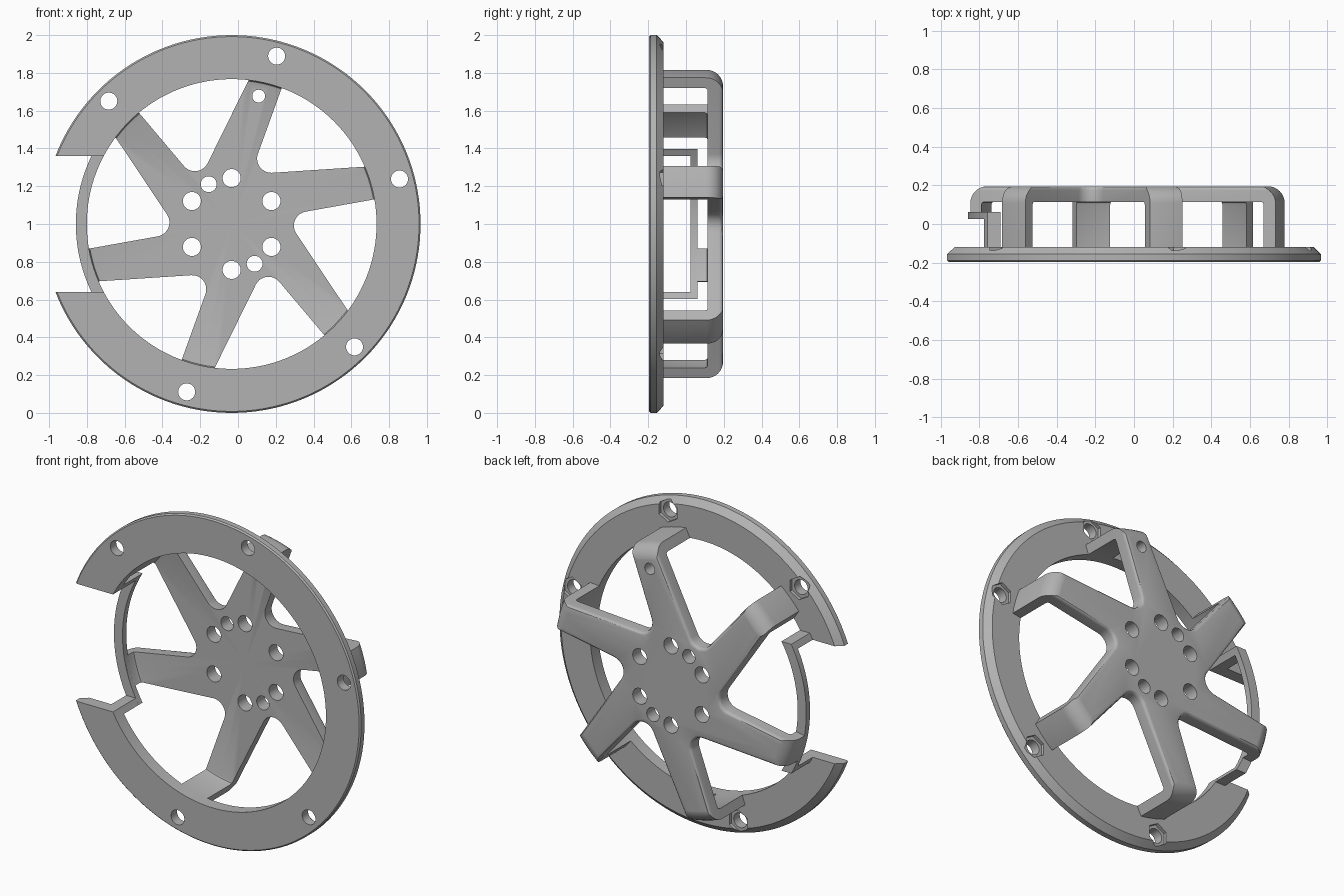
import bpy, bmesh
from math import radians, pi, sin, cos, tan, atan2, sqrt
from mathutils import Vector, Matrix

cube = bpy.data.objects.get("Cube")
if cube:
    bpy.data.objects.remove(cube, do_unlink=True)

CENTRE = Vector((-0.0335, 0, 1))
BORE, SKIRT, BACK = 0.767, 0.825, 0.196
GAP = 0.36  # half height of the opening in the rim

grey = bpy.data.materials.new("plain grey")
grey.use_nodes = True
grey.diffuse_color = (0.45, 0.45, 0.45, 1)
grey.node_tree.nodes["Principled BSDF"].inputs["Base Color"].default_value = grey.diffuse_color


def polar(r, degrees):
    return Vector((r * cos(radians(degrees)), r * sin(radians(degrees))))


def finish(name, bm):
    bmesh.ops.recalc_face_normals(bm, faces=bm.faces)
    mesh = bpy.data.meshes.new(name)
    bm.to_mesh(mesh)
    bm.free()
    mesh.materials.append(grey)
    obj = bpy.data.objects.new(name, mesh)
    bpy.context.collection.objects.link(obj)
    return obj


def lathe(name, profile, steps=144):
    """Turn a closed (radius, y) profile around the wheel axis."""
    bm = bmesh.new()
    vs = [bm.verts.new(CENTRE + Vector((r, y, 0))) for r, y in profile]
    es = [bm.edges.new((vs[i - 1], vs[i])) for i in range(len(vs))]
    bmesh.ops.spin(bm, geom=vs + es, cent=CENTRE, axis=(0, 1, 0), angle=2 * pi, steps=steps)
    bmesh.ops.remove_doubles(bm, verts=bm.verts, dist=0.0002)
    loose = [e for e in bm.edges if not e.link_faces]
    bmesh.ops.delete(bm, geom=loose, context='EDGES')
    return finish(name, bm)


def prism(name, outline, y0, y1, round_back=0):
    """Extrude an outline lying in the wheel plane from y0 to y1."""
    bm = bmesh.new()
    vs = [bm.verts.new(CENTRE + Vector((p[0], y0, p[1]))) for p in outline]
    face = bm.faces.new(vs)
    out = bmesh.ops.extrude_face_region(bm, geom=[face])
    top = [v for v in out["geom"] if isinstance(v, bmesh.types.BMVert)]
    bmesh.ops.translate(bm, verts=top, vec=(0, y1 - y0, 0))
    bmesh.ops.recalc_face_normals(bm, faces=bm.faces)
    if round_back:
        edges = [e for e in bm.edges if all(abs(v.co.y - y1) < 1e-5 for v in e.verts)]
        bmesh.ops.bevel(bm, geom=edges, offset=round_back, segments=3,
                        profile=0.5, affect='EDGES')
    return finish(name, bm)


def pins(name, spots, y0, y1, sides=32):
    """Cutter made of pins; each spot is (position, radius)."""
    bm = bmesh.new()
    for p, r in spots:
        place = Matrix.Translation(CENTRE + Vector((p.x, (y0 + y1) / 2, p.y)))
        bmesh.ops.create_cone(bm, cap_ends=True, segments=sides, radius1=r, radius2=r,
                              depth=y1 - y0, matrix=place @ Matrix.Rotation(pi / 2, 4, 'X'))
    return finish(name, bm)


def box(name, x0, x1, y0, y1, half):
    return prism(name, [(x0, -half), (x1, -half), (x1, half), (x0, half)], y0, y1)


def combine(obj, tool, operation='DIFFERENCE'):
    tool.hide_render = True
    mod = obj.modifiers.new("cut", 'BOOLEAN')
    mod.operation, mod.object, mod.solver = operation, tool, 'EXACT'
    bpy.context.view_layer.objects.active = obj
    bpy.ops.object.modifier_apply(modifier=mod.name)
    bpy.data.objects.remove(tool, do_unlink=True)


def band(z0, z1, steps=32):
    """Slice of the skirt ring on the -x side between two heights."""
    zs = [z0 + (z1 - z0) * i / steps for i in range(steps + 1)]
    return ([(-sqrt(SKIRT**2 - z * z), z) for z in zs]
            + [(-sqrt(BORE**2 - z * z), z) for z in reversed(zs)])


# Rim: chamfered ring with an opening, screw holes and hexagonal pockets
rim = lathe("rim", [(BORE, -BACK), (0.992, -BACK), (1, -0.188), (1, -0.155),
                    (0.962, -0.118), (BORE, -0.118)])
combine(rim, box("rim_gap_cutter", -1.2, -0.4, -0.4, 0.1, GAP))
spots = [polar(0.92, 15 + 60 * k) for k in range(6) if k != 3]
combine(rim, pins("pocket_cutter", [(p, 0.07) for p in spots], -0.138, 0, 6))
combine(rim, pins("rim_hole_cutter", [(p, 0.045) for p in spots], -0.4, 0.1))

# Star outline: six swept arms with filleted valleys
star = []
FILLET = 0.075
for k in range(6):
    turn = 60 * k
    right, left = polar(BORE, 69.8 + turn), polar(BORE, 83.3 + turn)
    before, valley = polar(0.282, 69.2 + turn), polar(0.282, 129.2 + turn)
    star += [before + (right - before) * 1.25, valley + (left - valley) * 1.25]
    d1 = (left - valley).normalized()
    d2 = (polar(BORE, 129.8 + turn) - valley).normalized()
    half = d1.angle(d2) / 2
    bisector = (d1 + d2).normalized()
    middle = valley + bisector * FILLET / sin(half)
    base, sweep = atan2(-bisector.y, -bisector.x), pi / 2 - half
    for i in range(11):
        a = base + sweep * (1 - i / 5)
        star.append(middle + FILLET * Vector((cos(a), sin(a))))

# Spider: a round-shouldered bell trimmed to the star
ROUND = 0.09
shoulder = [(SKIRT - ROUND + ROUND * sin(pi * i / 16), BACK - ROUND + ROUND * cos(pi * i / 16))
            for i in range(9)]
bell = [(0, BACK)] + shoulder + [(SKIRT, -0.125), (BORE, -0.125), (BORE, 0.1),
                                 (0.762, 0.111), (0.752, 0.115), (0, 0.115)]
spider = lathe("hub_and_arms", bell)
combine(spider, prism("star_cutter", star, -0.3, BACK - 0.001, 0.02), 'INTERSECT')

# Shorten the leg standing in the opening, then drill the hub
combine(spider, box("leg_cutter", -1.2, -0.5, -0.4, 0.03, 0.4))
holes = [(polar(0.243, 30 + 60 * k), 0.048) for k in range(6)]
holes += [(polar(0.243, a), 0.042) for a in (120, -60)]
holes.append((Vector((0.143, 0.677)), 0.034))
combine(spider, pins("hub_hole_cutter", holes, 0.05, 0.3))

# Bridge stepping back around the opening
OUT = GAP + 0.036
bridge = prism("bridge", band(-OUT, OUT), 0.025, 0.062)
posts = [prism("upper_bridge_post", band(GAP, OUT, 4), -0.125, 0.062),
         prism("lower_bridge_post", band(-OUT, -GAP, 4), -0.125, 0.062)]

# Smooth shading with sharp edges kept
bpy.ops.object.select_all(action='DESELECT')
for obj in [rim, spider, bridge] + posts:
    obj.select_set(True)
    bpy.context.view_layer.objects.active = obj
bpy.ops.object.shade_smooth_by_angle(angle=radians(30))
